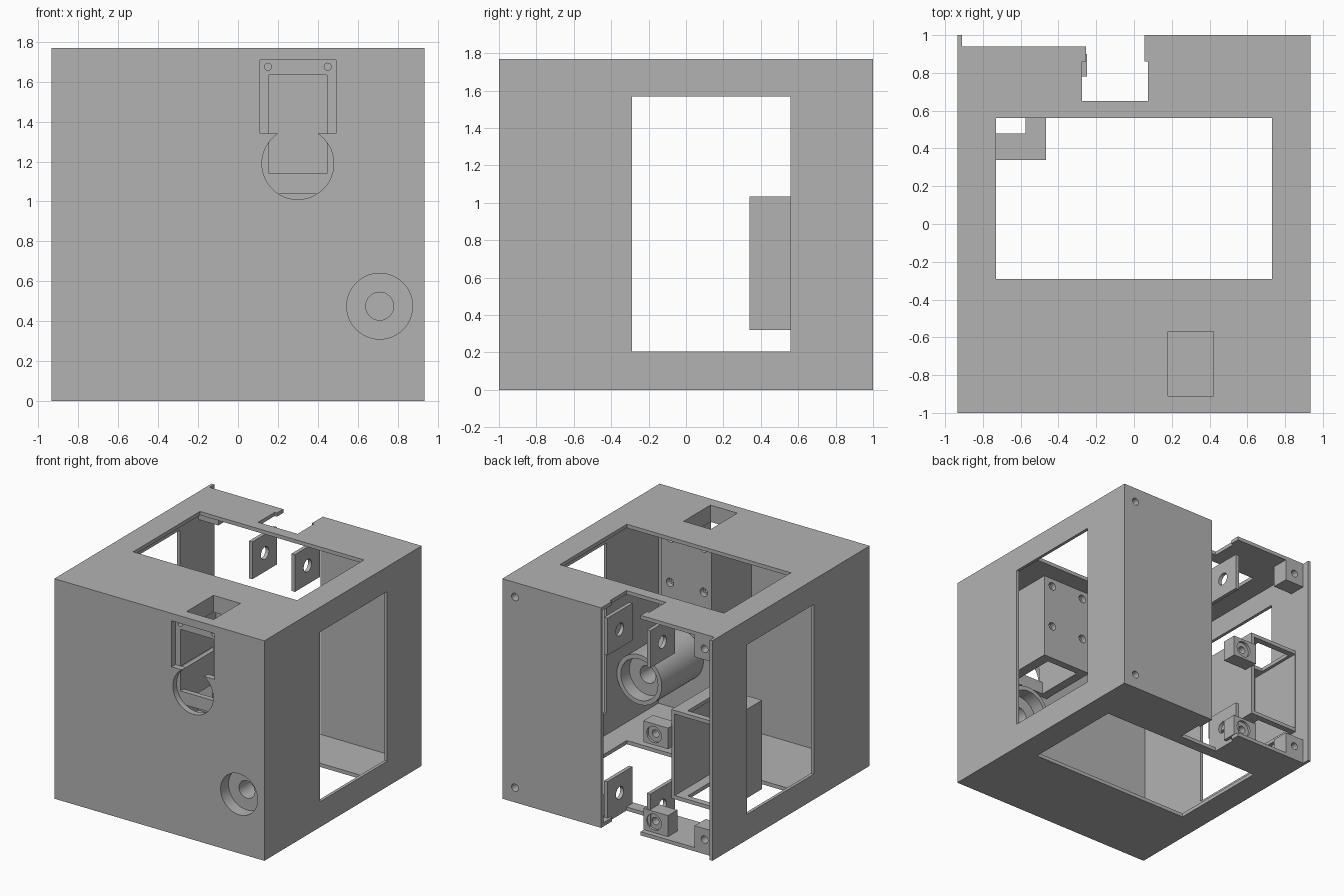
import bpy, math

if "Cube" in bpy.data.objects:
    bpy.data.objects.remove(bpy.data.objects["Cube"])

grey = bpy.data.materials.new("plain grey")
grey.diffuse_color = (0.45, 0.45, 0.45, 1)
grey.use_nodes = True
grey.node_tree.nodes["Principled BSDF"].inputs["Base Color"].default_value = grey.diffuse_color

X, H, T = 0.935, 1.77, 0.03      # half width, height, wall thickness


def box(name, x0, x1, y0, y1, z0, z1):
    bpy.ops.mesh.primitive_cube_add(size=1, location=((x0 + x1) / 2, (y0 + y1) / 2, (z0 + z1) / 2))
    ob = bpy.context.object
    ob.name = name
    ob.scale = (x1 - x0, y1 - y0, z1 - z0)
    bpy.ops.object.transform_apply(location=True, rotation=False, scale=True)
    ob.data.materials.append(grey)
    return ob


def rod_y(name, x, z, r, y0, y1, n=32):
    bpy.ops.mesh.primitive_cylinder_add(vertices=n, radius=r, depth=y1 - y0,
                                        location=(x, (y0 + y1) / 2, z), rotation=(math.pi / 2, 0, 0))
    ob = bpy.context.object
    ob.name = name
    bpy.ops.object.transform_apply(location=True, rotation=True, scale=True)
    ob.data.materials.append(grey)
    return ob


def rod_x(name, y, z, r, x0, x1, n=24):
    bpy.ops.mesh.primitive_cylinder_add(vertices=n, radius=r, depth=x1 - x0,
                                        location=((x0 + x1) / 2, y, z), rotation=(0, math.pi / 2, 0))
    ob = bpy.context.object
    ob.name = name
    bpy.ops.object.transform_apply(location=True, rotation=True, scale=True)
    ob.data.materials.append(grey)
    return ob


def cut(ob, *cutters):
    for c in cutters:
        m = ob.modifiers.new("cut", 'BOOLEAN')
        m.operation, m.solver, m.object = 'DIFFERENCE', 'EXACT', c
        bpy.context.view_layer.objects.active = ob
        bpy.ops.object.modifier_apply(modifier=m.name)
        bpy.data.objects.remove(c, do_unlink=True)
    return ob


KX, KZ = 0.71, 0.475             # round socket centre
LX = 0.30                        # front block centre

# Outer shell: hollow, with windows in the top, bottom and both sides
shell = box("shell", -X, X, -1, 1, 0, H)
cut(shell,
    box("c", -X + 0.025, X - 0.025, -0.95, 0.97, T, H - T),
    box("c", -0.73, 0.73, -0.29, 0.56, -0.1, H + 0.1),
    box("c", -1.1, 1.1, -0.29, 0.56, 0.205, 1.57),
    # rear opening and stepped notch in the top and bottom
    box("c", -X + 0.025, 0.055, 0.94, 1.1, -0.1, H + 0.1),
    box("c", -0.255, 0.055, 0.80, 1.05, -0.1, H + 0.1),
    box("c", -0.275, 0.075, 0.65, 0.86, -0.1, H + 0.1),
    # keyhole and socket openings in the front
    box("c", LX - 0.19, LX + 0.19, -1.1, -0.94, 1.34, 1.71),
    rod_y("c", LX, 1.19, 0.18, -1.1, -0.94, 48),
    rod_y("c", KX, KZ, 0.165, -1.1, -0.94, 48),
    # slot in the top
    box("c", LX - 0.12, LX + 0.12, -0.91, -0.57, 1.6, H + 0.1))

# Rear screw bosses in the shell corners and beside the tray
def boss(name, x, z, y0, y1):
    b = box(name, x - 0.088, x + 0.088, y0, y1, z - 0.088, z + 0.088)
    return cut(b, rod_y("c", x, z, 0.03, y1 - 0.12, y1 + 0.05, 20))


for i, z in enumerate((0.118, 1.652)):
    boss("corner_boss_left_%d" % i, -0.823, z, 0.80, 0.94)
    boss("corner_boss_right_%d" % i, 0.823, z, 0.83, 0.975)
    cut(shell, rod_y("c", 0.823, z, 0.03, 0.9, 1.1, 20))
for i, z in enumerate((0.116, 0.82)):
    b = box("tray_boss_%d" % i, -0.47, -0.25, 0.78, 0.90, z - 0.085, z + 0.085)
    cut(b, rod_y("c", -0.345, z, 0.065, 0.88, 1.0, 24), rod_y("c", -0.345, z, 0.03, 0.7, 1.0, 20))

# Front block with a cavity, open below and through the top slot
block = box("front_block", 0.08, 0.53, -0.952, -0.44, 1.038, H - T + 0.005)
cut(block,
    box("c", LX - 0.145, LX + 0.145, -1.0, -0.50, 1.14, 1.635),
    box("c", LX - 0.12, LX + 0.12, -0.91, -0.57, 1.5, H + 0.1),
    box("c", LX - 0.145, LX + 0.145, -0.91, -0.50, 0.9, 1.2))
for x in (LX - 0.15, LX + 0.15):
    for z in (1.32, 1.675):
        cut(block, rod_y("c", x, z, 0.018, -1.0, -0.4, 16),
            rod_y("c", x, z, 0.033, -0.48, -0.4, 20))

# Round socket behind the lower front hole, recessed at both ends
socket = rod_y("socket", KX, KZ, 0.20, -0.955, -0.42, 48)
cut(socket,
    rod_y("c", KX, KZ, 0.165, -1.05, -0.90, 48),
    rod_y("c", KX, KZ, 0.165, -0.53, -0.3, 48),
    rod_y("c", KX, KZ, 0.07, -1.1, -0.2, 32))

# Side tray, open to the rear with openings above and below
tray = box("side_tray", -X + 0.02, -0.465, 0.34, 0.85, 0.32, 1.035)
cut(tray,
    box("c", -0.905, -0.495, 0.37, 0.95, 0.35, 1.005),
    box("c", -0.88, -0.575, 0.48, 0.80, 0.2, 1.2))

# Hinge tabs on each side of the rear notch
for side, x in (("left", -0.305), ("right", 0.075)):
    for lvl, z in (("lower", 0.175), ("upper", 1.49)):
        tab = box("hinge_tab_%s_%s" % (side, lvl), x, x + T, 0.575, 0.89, z - 0.15, z + 0.15)
        cut(tab, rod_x("c", 0.735, z, 0.05, x - 0.1, x + 0.1))

# Smooth the round walls, keep the edges sharp
for ob in bpy.context.scene.objects:
    bpy.ops.object.select_all(action='DESELECT')
    ob.select_set(True)
    bpy.context.view_layer.objects.active = ob
    bpy.ops.object.shade_smooth_by_angle(angle=math.radians(30))
